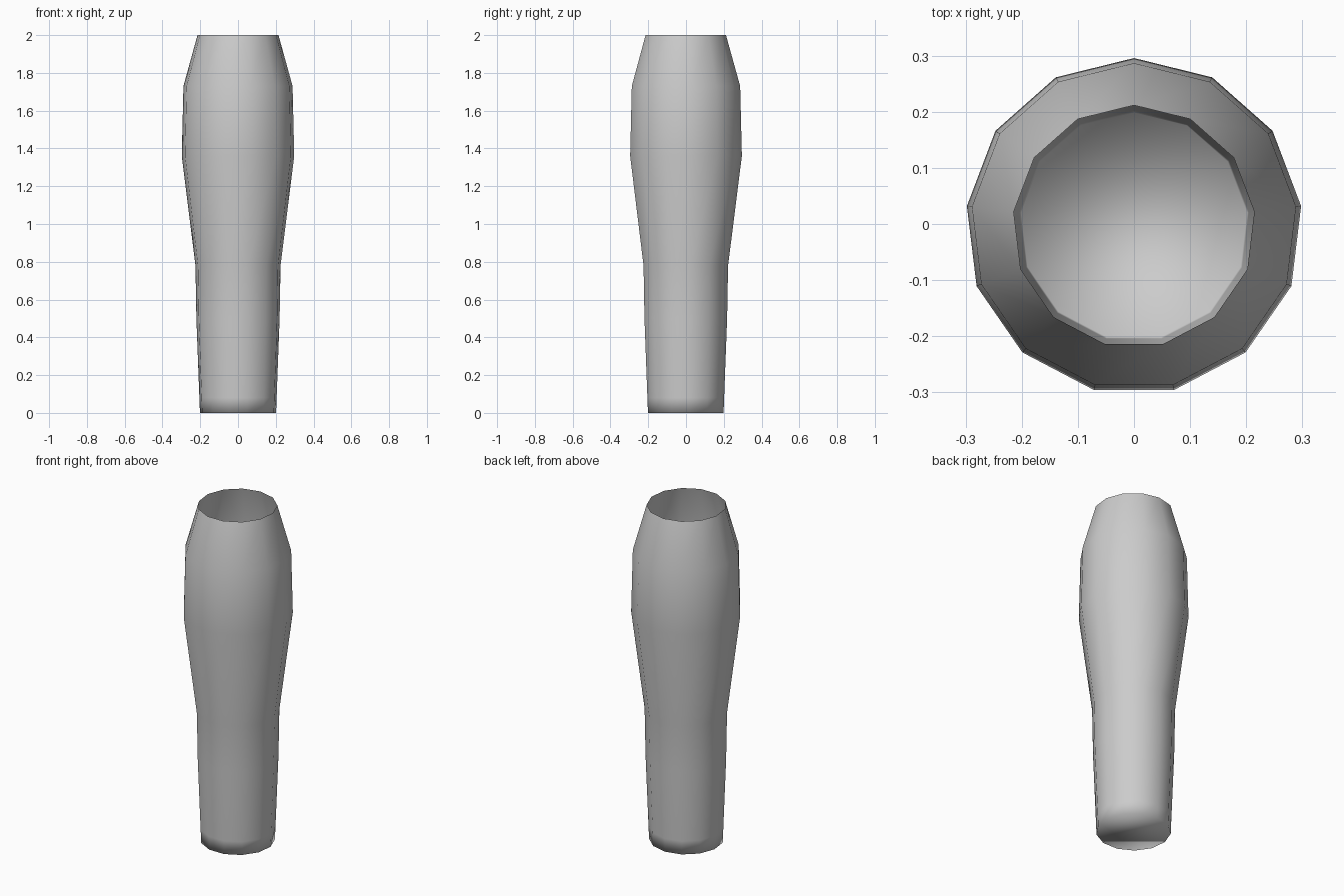
import bpy, bmesh, math

if "Cube" in bpy.data.objects:
    bpy.data.objects.remove(bpy.data.objects["Cube"])

SIDES = 13
# outer profile from base to open rim: (radius, height)
PROFILE = [(0.203, 0.0), (0.206, 0.08), (0.222, 0.5), (0.227, 0.78),
           (0.30, 1.36), (0.291, 1.73), (0.216, 2.0)]
Y_SHIFT = -0.0043  # centres the odd-sided outline on y = 0

# vase wall: stacked 13-sided rings, thin sheet, open at the top
bm = bmesh.new()
rings = []
for r, z in PROFILE:
    ring = []
    for i in range(SIDES):
        a = math.pi / 2 + 2 * math.pi * i / SIDES
        ring.append(bm.verts.new((r * math.cos(a), r * math.sin(a) + Y_SHIFT, z)))
    rings.append(ring)
for low, high in zip(rings, rings[1:]):
    for i in range(SIDES):
        j = (i + 1) % SIDES
        bm.faces.new((low[i], low[j], high[j], high[i]))

# closed base
bm.faces.new(rings[0][::-1])

# fully smooth shading
for f in bm.faces:
    f.smooth = True
mesh = bpy.data.meshes.new("vase")
bm.to_mesh(mesh)
bm.free()
vase = bpy.data.objects.new("vase", mesh)
bpy.context.collection.objects.link(vase)
